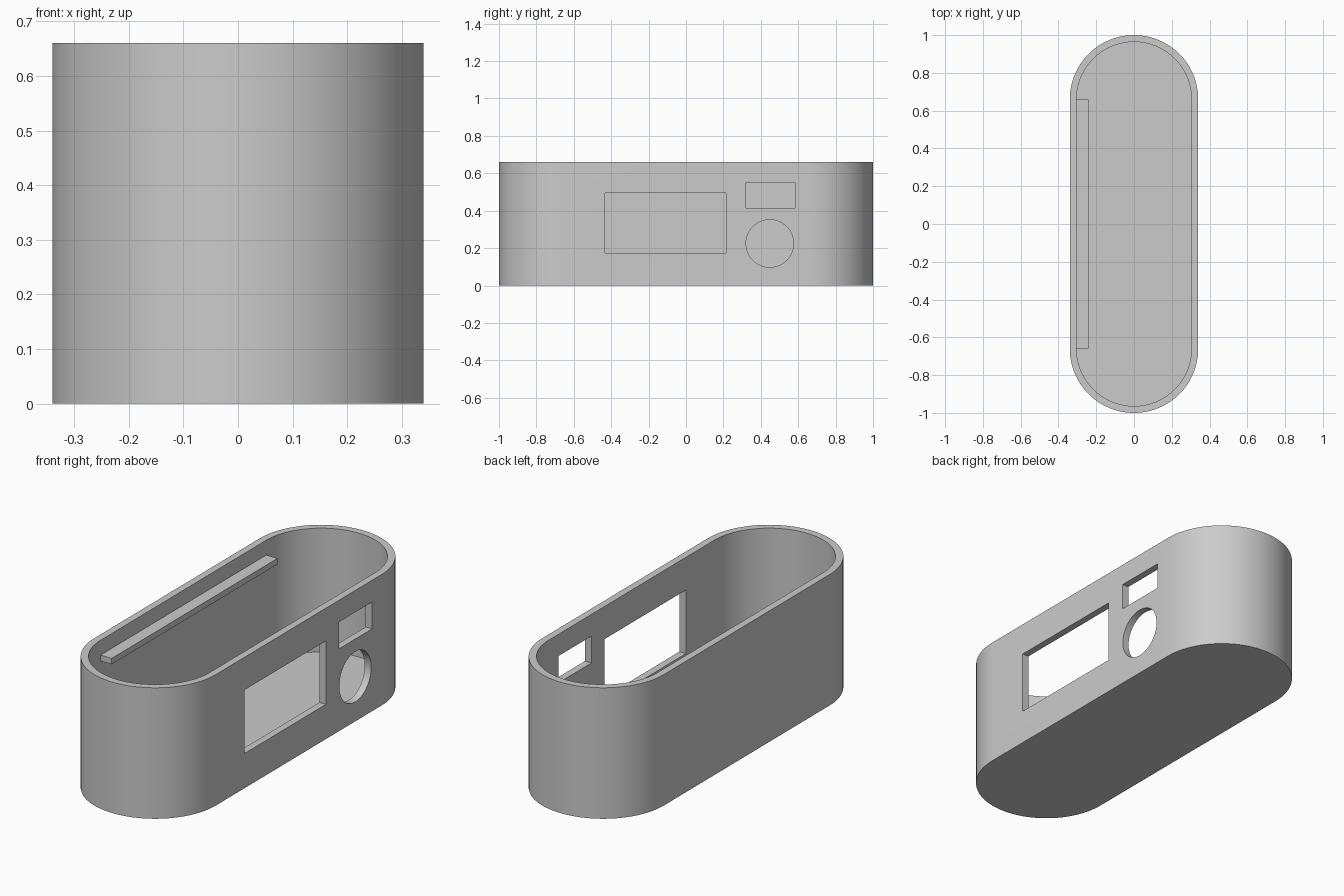
import bpy, bmesh, math

cube = bpy.data.objects.get("Cube")
if cube:
    bpy.data.objects.remove(cube, do_unlink=True)

HEIGHT, RADIUS, WALL, STRAIGHT = 0.66, 0.34, 0.036, 0.66

grey = bpy.data.materials.new("plain grey")
grey.use_nodes = True
colour = (0.6, 0.6, 0.6, 1)
grey.diffuse_color = colour
grey.node_tree.nodes["Principled BSDF"].inputs["Base Color"].default_value = colour


def prism(name, outline, direction):
    """Closed solid made by sweeping a planar outline along a direction."""
    bm = bmesh.new()
    face = bm.faces.new([bm.verts.new(p) for p in outline])
    swept = bmesh.ops.extrude_face_region(bm, geom=[face])["geom"]
    bmesh.ops.translate(bm, vec=direction,
                        verts=[g for g in swept if isinstance(g, bmesh.types.BMVert)])
    bmesh.ops.recalc_face_normals(bm, faces=bm.faces)
    mesh = bpy.data.meshes.new(name)
    bm.to_mesh(mesh)
    bm.free()
    mesh.materials.append(grey)
    obj = bpy.data.objects.new(name, mesh)
    bpy.context.collection.objects.link(obj)
    return obj


def stadium(radius, z, steps=48):
    """Rounded-end outline running along y."""
    points = []
    for side in (1, -1):
        for i in range(steps + 1):
            a = math.pi * i / steps
            points.append((side * radius * math.cos(a),
                           side * (STRAIGHT + radius * math.sin(a)), z))
    return points


def box(name, x0, x1, y0, y1, z0, z1):
    outline = [(x0, y0, z0), (x0, y1, z0), (x0, y1, z1), (x0, y0, z1)]
    return prism(name, outline, (x1 - x0, 0, 0))


def cut(target, cutter):
    mod = target.modifiers.new("cut", "BOOLEAN")
    mod.operation, mod.solver, mod.object = "DIFFERENCE", "EXACT", cutter
    bpy.ops.object.select_all(action="DESELECT")
    bpy.context.view_layer.objects.active = target
    target.select_set(True)
    bpy.ops.object.modifier_apply(modifier=mod.name)
    bpy.data.objects.remove(cutter, do_unlink=True)


# Open-topped case with a floor
case = prism("case", stadium(RADIUS, 0), (0, 0, HEIGHT))
cut(case, prism("cavity", stadium(RADIUS - WALL, WALL), (0, 0, HEIGHT)))

# Screen window, small slot and round hole in the +x wall
cut(case, box("window_cutter", 0.2, 0.4, -0.433, 0.215, 0.175, 0.495))
cut(case, box("slot_cutter", 0.2, 0.4, 0.32, 0.582, 0.415, 0.55))
circle = [(0.2, 0.448 + 0.127 * math.cos(a), 0.225 + 0.127 * math.sin(a))
          for a in (math.tau * i / 64 for i in range(64))]
cut(case, prism("round_cutter", circle, (0.2, 0, 0)))
bpy.ops.object.shade_smooth_by_angle(angle=math.radians(30))

# Ledge inside the -x wall
box("inner_ledge", -RADIUS + WALL / 2, -0.242, -STRAIGHT, STRAIGHT, 0.555, 0.585)
